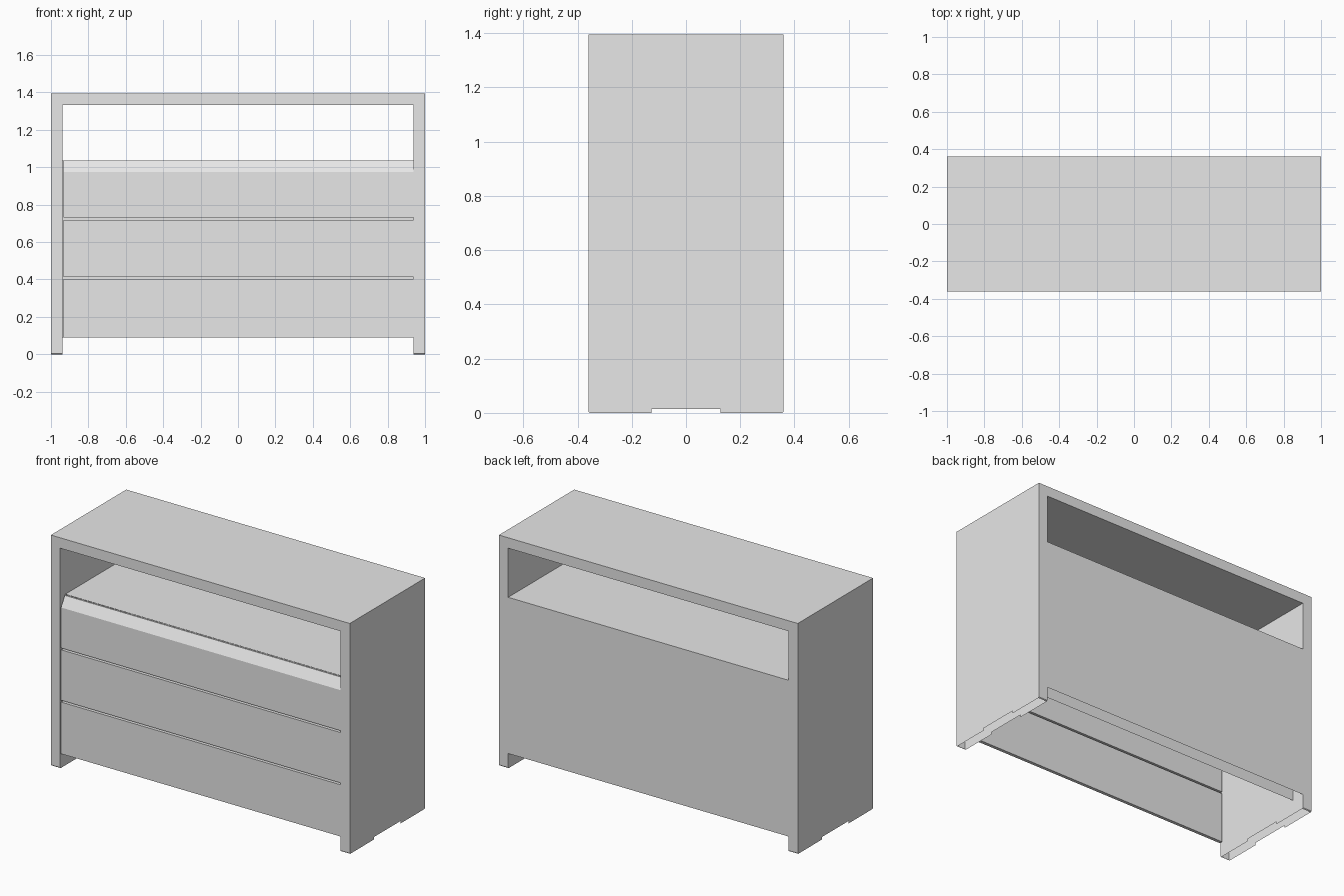
import bpy
import bmesh

cube = bpy.data.objects.get("Cube")
if cube:
    bpy.data.objects.remove(cube, do_unlink=True)

grey = bpy.data.materials.new("plain_grey")
grey.use_nodes = True
grey.diffuse_color = (0.8, 0.8, 0.8, 1)
grey.node_tree.nodes["Principled BSDF"].inputs["Base Color"].default_value = (0.8, 0.8, 0.8, 1)

# Main dimensions
W, D, H = 1.0, 0.36, 1.395           # outer half width, half depth, height
IN_W, IN_H = 0.938, 1.332            # inner half width and opening top
SHELF, BASE = 1.035, 0.09            # shelf height, underside of the body
CUT = 0.005                          # clipped foot corners
NOTCH_Y, NOTCH_Z = 0.127, 0.015      # relief between the feet


def build(name, polygons):
    """Make one object from a list of corner loops."""
    bm = bmesh.new()
    for loop in polygons:
        bm.faces.new([bm.verts.new(p) for p in loop])
    bmesh.ops.remove_doubles(bm, verts=bm.verts, dist=0.0001)
    bmesh.ops.recalc_face_normals(bm, faces=bm.faces)
    mesh = bpy.data.meshes.new(name)
    bm.to_mesh(mesh)
    bm.free()
    mesh.materials.append(grey)
    obj = bpy.data.objects.new(name, mesh)
    bpy.context.collection.objects.link(obj)
    return obj


def wall(x, top):
    """Side wall outline with two feet."""
    outline = [(-D, top), (-D, CUT), (-D + CUT, 0), (-NOTCH_Y, 0), (-NOTCH_Y, NOTCH_Z),
               (NOTCH_Y, NOTCH_Z), (NOTCH_Y, 0), (D - CUT, 0), (D, CUT), (D, top)]
    return [(x, y, z) for y, z in outline]


def level(x, y0, y1, z):
    """Horizontal sheet spanning -x to x."""
    return [(-x, y0, z), (x, y0, z), (x, y1, z), (-x, y1, z)]


def upright(x0, x1, y, z0, z1):
    """Vertical sheet facing front or back."""
    return [(x0, y, z0), (x1, y, z0), (x1, y, z1), (x0, y, z1)]


def drawer(name, profile):
    """Extrude a drawer front cross-section along x."""
    x0, x1 = -IN_W + 0.006, IN_W
    left = [(x0, y, z) for y, z in profile]
    right = [(x1, y, z) for y, z in profile]
    sides = []
    for i in range(len(profile)):
        j = (i + 1) % len(profile)
        sides.append([left[i], left[j], right[j], right[i]])
    return build(name, [left, right[::-1]] + sides)


# Hollow surrounding frame, open underneath
frame = [level(W, -D, D, H), level(IN_W, -D, D, IN_H)]
for s in (-1, 1):
    frame += [wall(s * W, H), wall(s * IN_W, IN_H)]
    for e in (-1, 1):
        y, foot = e * D, e * (D - CUT)
        frame.append([(s * IN_W, y, CUT), (s * W, y, CUT), (s * W, y, H), (s * IN_W, y, IN_H)])
        frame.append([(s * IN_W, y, CUT), (s * W, y, CUT), (s * W, foot, 0), (s * IN_W, foot, 0)])
for e in (-1, 1):
    frame.append([(-IN_W, e * D, IN_H), (IN_W, e * D, IN_H), (W, e * D, H), (-W, e * D, H)])
build("outer_frame", frame)

# Thin sheets: shelf, outer back and recessed inner back
build("open_shelf", [level(IN_W, -0.312, D, SHELF)])
build("back_panel", [upright(IN_W, -IN_W, D, BASE, SHELF)])
build("inner_back_panel", [upright(IN_W, -IN_W, 0.272, BASE, SHELF)])

# Lower drawer fronts
F, T = -D, 0.02
for name, z0, z1 in (("bottom_drawer_front", BASE, 0.403),
                     ("middle_drawer_front", 0.414, 0.719)):
    drawer(name, [(F, z0), (F + T, z0), (F + T, z1), (F, z1)])

# Top drawer front with sloping upper edge
drawer("top_drawer_front", [(F, 0.73), (F + T, 0.73), (F + T, 0.97), (-0.315, 1.02),
                            (-0.315, SHELF), (-0.325, SHELF), (F, 0.975)])
